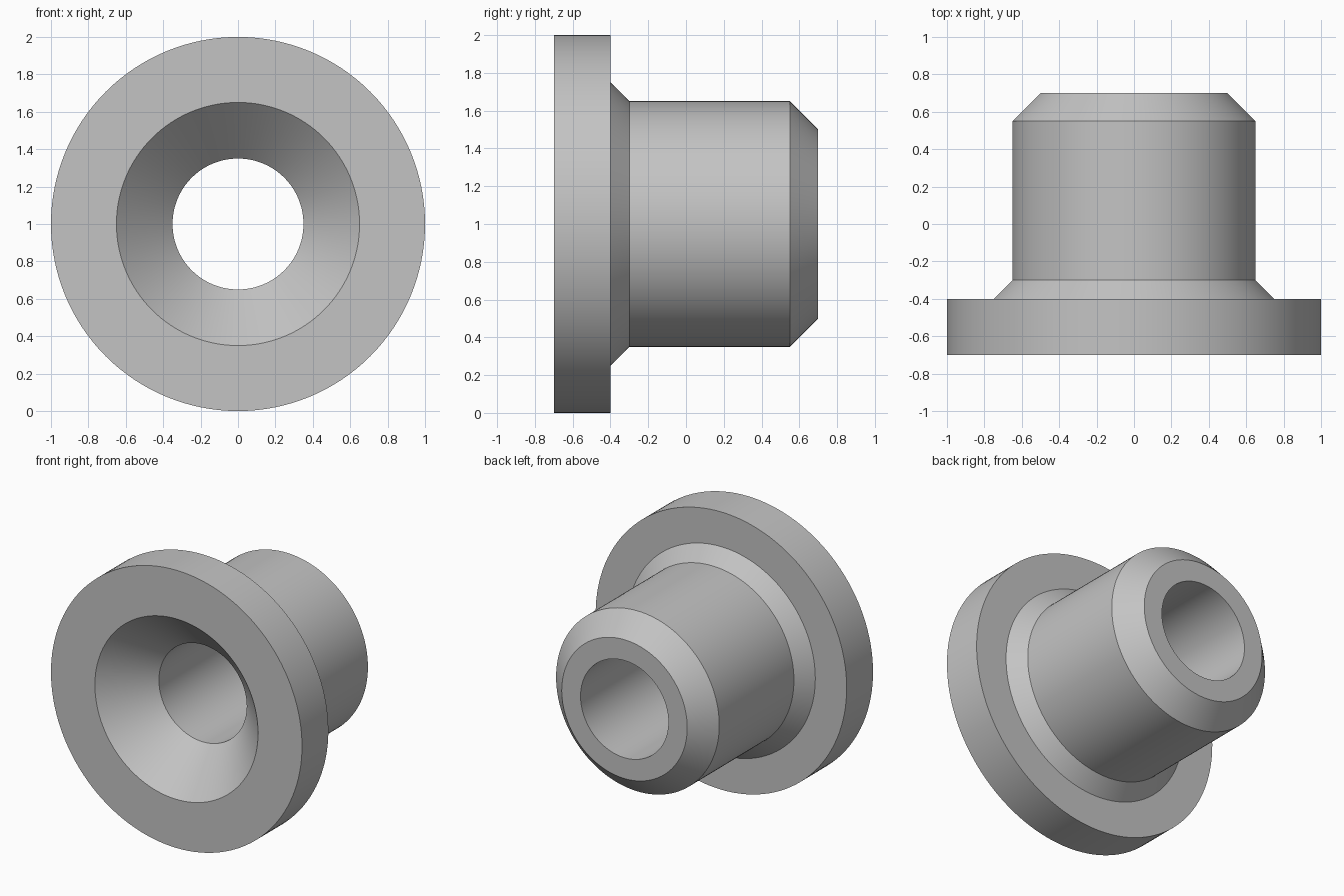
import bpy, bmesh, math
from mathutils import Matrix, Vector

cube = bpy.data.objects.get("Cube")
if cube:
    bpy.data.objects.remove(cube, do_unlink=True)

SEGMENTS = 128

# Single grey material
grey = bpy.data.materials.new("plain grey")
grey.use_nodes = True
color = (0.55, 0.55, 0.55, 1)
grey.diffuse_color = color
grey.node_tree.nodes["Principled BSDF"].inputs["Base Color"].default_value = color

# Closed half-section as (radius, y): flange, root chamfer, sleeve, nose chamfer, bore, countersink
section = [(0.65, -0.7), (1.0, -0.7), (1.0, -0.4), (0.75, -0.4), (0.65, -0.3),
           (0.65, 0.55), (0.5, 0.7), (0.35, 0.7), (0.35, -0.4)]

# Revolve the section around the y axis
bm = bmesh.new()
rings = []
for i in range(SEGMENTS):
    turn = Matrix.Rotation(math.tau * i / SEGMENTS, 3, 'Y')
    rings.append([bm.verts.new(turn @ Vector((r, y, 0)) + Vector((0, 0, 1)))
                  for r, y in section])
for i, ring in enumerate(rings):
    following = rings[(i + 1) % SEGMENTS]
    for j in range(len(section)):
        k = (j + 1) % len(section)
        bm.faces.new((ring[j], ring[k], following[k], following[j]))
bmesh.ops.recalc_face_normals(bm, faces=bm.faces)
mesh = bpy.data.meshes.new("flanged_bushing")
bm.to_mesh(mesh)
bm.free()
mesh.materials.append(grey)

bushing = bpy.data.objects.new("flanged_bushing", mesh)
bpy.context.collection.objects.link(bushing)

# Smooth round walls, crisp section corners
bpy.context.view_layer.objects.active = bushing
bushing.select_set(True)
bpy.ops.object.shade_smooth_by_angle(angle=math.radians(30))
